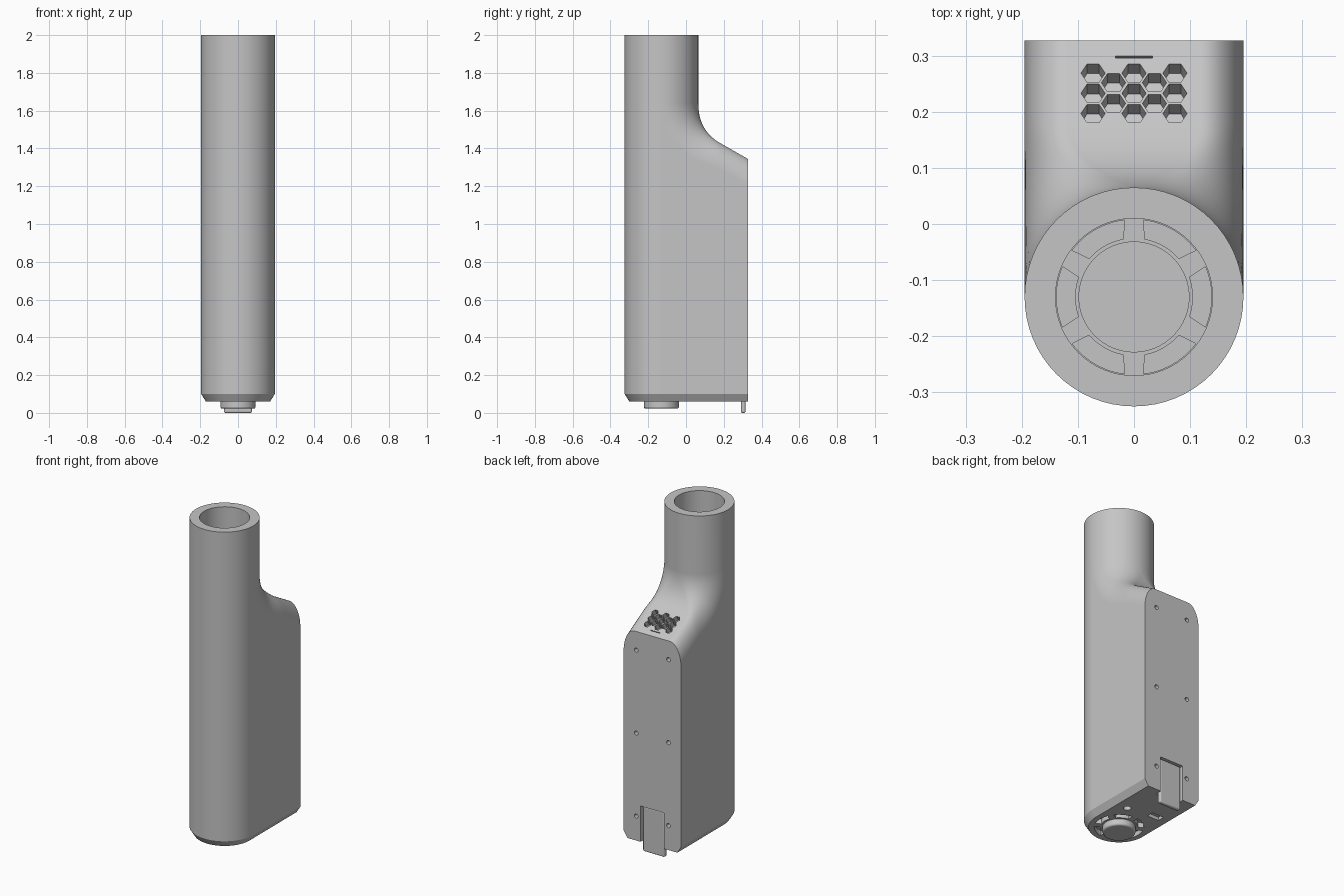
import bpy, bmesh
from math import sin, cos, pi, atan, radians
from mathutils import Matrix, Vector

if "Cube" in bpy.data.objects:
    bpy.data.objects.remove(bpy.data.objects["Cube"])

R, CY, BACK, TOP = 0.195, -0.13, 0.327, 2.0     # tube radius, tube centre, back face, height
BASE, CHAMFER_Z, CHAMFER = 0.06, 0.1, 0.025
SHELF_Z, SLOPE, NECK_Z = 1.345, 0.57, 1.64
K = 16                                          # segments per quarter turn

gray = bpy.data.materials.new("light_gray")
gray.use_nodes = True
gray.diffuse_color = (0.56, 0.56, 0.56, 1)
gray.node_tree.nodes["Principled BSDF"].inputs["Base Color"].default_value = gray.diffuse_color


def make_object(name, bm):
    bmesh.ops.recalc_face_normals(bm, faces=bm.faces)
    mesh = bpy.data.meshes.new(name)
    bm.to_mesh(mesh)
    bm.free()
    ob = bpy.data.objects.new(name, mesh)
    bpy.context.collection.objects.link(ob)
    mesh.materials.append(gray)
    return ob


def finish(ob):
    bpy.ops.object.select_all(action='DESELECT')
    ob.select_set(True)
    bpy.context.view_layer.objects.active = ob
    bpy.ops.object.shade_smooth_by_angle(angle=radians(30))


def prism(bm, outline, matrix, depth):
    """Solid going down the local z axis from a flat outline."""
    top = [bm.verts.new(matrix @ Vector((x, y, 0))) for x, y in outline]
    low = [bm.verts.new(matrix @ Vector((x, y, -depth))) for x, y in outline]
    n = len(outline)
    bm.faces.new(top)
    bm.faces.new(low[::-1])
    for i in range(n):
        bm.faces.new((top[i], low[i], low[(i + 1) % n], top[(i + 1) % n]))


def circle(r, n=64):
    return [(r * cos(2 * pi * i / n), r * sin(2 * pi * i / n)) for i in range(n)]


def rect(w, h):
    return [(-w, -h), (w, -h), (w, h), (-w, h)]


def arc_slot(angle, r0=0.105, r1=0.138, half=0.4, n=12):
    """Curved slot with its corners softened towards the inside."""
    steps = [-1 + 2 * i / n for i in range(n + 1)]
    outer = [(r1 * cos(angle + half * t), r1 * sin(angle + half * t)) for t in steps]
    inner = [(r0 * cos(angle + half * 0.85 * t), r0 * sin(angle + half * 0.85 * t)) for t in steps]
    return outer + inner[::-1]


def at(x, y, z):
    return Matrix.Translation((x, y, z))


def shelf_z(y):
    return SHELF_Z + (BACK - y) * SLOPE


# Body: rows swept along the shelf, the fillet and the neck
def row(y, z, t):
    flat, drop, turn = 0.12 * (1 - t), 0.14 + (R - 0.14) * t, t * pi / 2
    pts = []
    for side in (-1, 1):
        for k in range(K + 1):
            a = (k / K - (side < 0)) * pi / 2
            d = drop * (1 - cos(a))
            pts.append(Vector((side * flat + (R - flat) * sin(a),
                               y - d * sin(turn), z - d * cos(turn))))
    return pts


neck_y = CY + R
start = Vector((0.18, shelf_z(0.18)))
corner = Vector((neck_y, shelf_z(neck_y)))
end = Vector((neck_y, NECK_Z))
rows = [row(BACK, SHELF_Z, 0)]
for i in range(K + 1):
    t = i / K
    p = start * (1 - t) ** 2 + corner * 2 * t * (1 - t) + end * t * t
    rows.append(row(p.x, p.y, t * t * (3 - 2 * t)))
rows.append(row(neck_y, TOP, 1))


def front_arc(r, z):
    return [Vector((-r * cos(pi * i / (2 * K)), CY - r * sin(pi * i / (2 * K)), z))
            for i in range(2 * K + 1)]


arcs = [front_arc(R - CHAMFER, BASE), front_arc(R, CHAMFER_Z), front_arc(R, NECK_Z), front_arc(R, TOP)]
foot = {s: (Vector((s * (R - CHAMFER), BACK, BASE)), Vector((s * R, BACK, CHAMFER_Z))) for s in (-1, 1)}

bm = bmesh.new()


def face(pts):
    bm.faces.new([bm.verts.new(p) for p in pts])


for strips in (rows, arcs):
    for a, b in zip(strips, strips[1:]):
        for i in range(len(a) - 1):
            face((a[i], a[i + 1], b[i + 1], b[i]))
for s, e in ((-1, 0), (1, -1)):
    low, high = foot[s]
    face([r[e] for r in rows] + [arcs[1][e], high])         # flat side wall
    face((low, high, arcs[1][e], arcs[0][e]))               # side chamfer
face(rows[0] + [foot[1][1], foot[1][0], foot[-1][0], foot[-1][1]])
face(arcs[0] + [foot[1][0], foot[-1][0]])
face(rows[-1] + arcs[-1][::-1][1:-1])
bmesh.ops.remove_doubles(bm, verts=bm.verts, dist=1e-5)
body = make_object("body_shell", bm)

# First cuts: tube bore, vents, screw holes, latch notch, underside openings
cut = bmesh.new()
prism(cut, circle(0.14), at(0, CY, TOP + 0.1), TOP - 0.04)
tilt = Matrix.Rotation(-atan(SLOPE), 4, 'X')
lift = at(0, 0, 0.02)
for col in range(-2, 3):
    ys = (0.252, 0.215) if col % 2 else (0.269, 0.233, 0.197)
    for y in ys:
        prism(cut, circle(0.0215, 6), at(col * 0.0365, y, shelf_z(y)) @ tilt @ lift, 0.055)
prism(cut, rect(0.033, 0.002), at(0, 0.298, shelf_z(0.298)) @ tilt @ lift, 0.04)
face_back = Matrix.Rotation(-pi / 2, 4, 'X')
for x in (-0.11, 0.11):
    for z in (0.21, 0.72, 1.23):
        prism(cut, circle(0.013, 20), at(x, BACK + 0.02, z) @ face_back, 0.05)
prism(cut, rect(0.08, 0.06), at(0, 0.345, 0.28), 0.28)
for i in range(6):
    prism(cut, arc_slot(i * pi / 3), at(0, CY, 0.09), 0.05)
prism(cut, circle(0.022, 24), at(0.1, 0.06, 0.09), 0.05)
prism(cut, rect(0.04, 0.022), at(-0.08, 0.09, 0.08), 0.04)

# Second cuts: well and slots in the floor of the bore
floor = bmesh.new()
prism(floor, circle(0.098), at(0, CY, 0.16), 0.075)
for i in range(6):
    prism(floor, arc_slot(i * pi / 3), at(0, CY, 0.16), 0.05)

for name, cutter_bm in (("opening_cutter", cut), ("floor_cutter", floor)):
    cutter = make_object(name, cutter_bm)
    cutter.hide_render = True
    mod = body.modifiers.new(name, 'BOOLEAN')
    mod.operation, mod.solver, mod.object = 'DIFFERENCE', 'EXACT', cutter
    bpy.context.view_layer.objects.active = body
    bpy.ops.object.modifier_apply(modifier=mod.name)
    bpy.data.objects.remove(cutter)
finish(body)
body.modifiers.new("even_shading", 'WEIGHTED_NORMAL').keep_sharp = True


def solid(name, outline, matrix, depth, bevel):
    b = bmesh.new()
    prism(b, outline, matrix, depth)
    ob = make_object(name, b)
    mod = ob.modifiers.new("soft_edges", 'BEVEL')
    mod.width, mod.segments = bevel, 3
    finish(ob)


# Bottom knob and the latch tab at the back
solid("bottom_knob", circle(0.0925), at(0, CY, 0.075), 0.053, 0.01)
solid("latch_tab", rect(0.074, 0.0125), at(0, 0.3025, 0.278), 0.278, 0.008)
